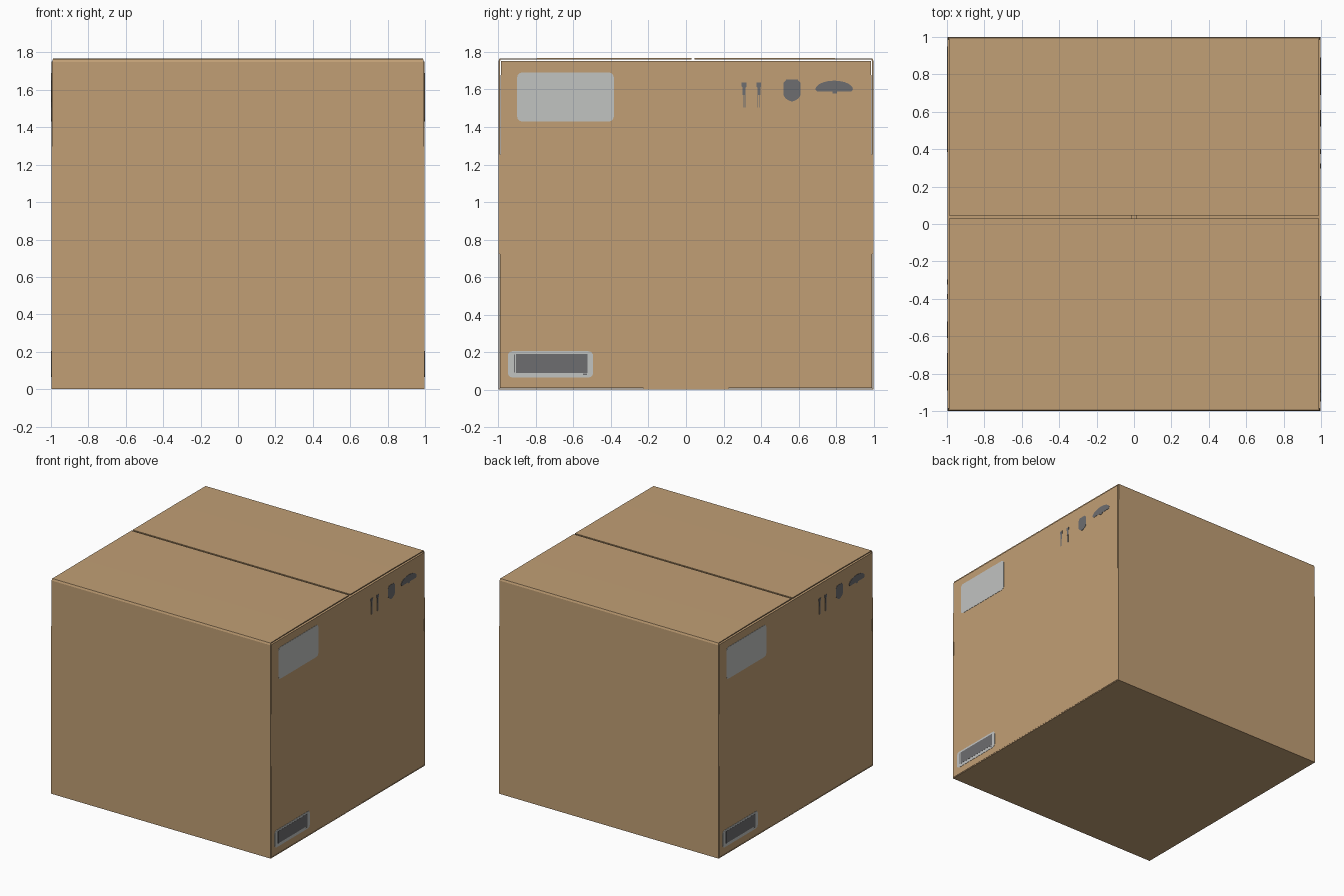
import bpy, bmesh, math
from mathutils import Matrix

if "Cube" in bpy.data.objects:
    bpy.data.objects.remove(bpy.data.objects["Cube"])


def material(name, srgb):
    lin = [((c / 255 + 0.055) / 1.055) ** 2.4 for c in srgb]
    m = bpy.data.materials.new(name)
    m.diffuse_color = (*lin, 1)
    m.use_nodes = True
    m.node_tree.nodes["Principled BSDF"].inputs["Base Color"].default_value = m.diffuse_color
    return m


CARD = material("cardboard", (193, 159, 117))
WHITE = material("label white", (193, 195, 193))
INK = material("ink grey", (109, 109, 112))
WALL = 0.997      # distance of the outer face of the side walls


def finish(name, bm, mat, turn):
    """Make an object from a mesh built facing -y, turned about z."""
    bm.transform(Matrix.Rotation(math.radians(turn), 4, 'Z'))
    me = bpy.data.meshes.new(name)
    bm.to_mesh(me)
    bm.free()
    me.materials.append(mat)
    ob = bpy.data.objects.new(name, me)
    bpy.context.collection.objects.link(ob)
    return ob


def sheet(name, path, turn):
    """Folded cardboard: path of (y, z, half width), thickened inwards."""
    bm = bmesh.new()
    rows = [(bm.verts.new((-w, y, z)), bm.verts.new((w, y, z))) for y, z, w in path]
    for a, b in zip(rows, rows[1:]):
        bm.faces.new((a[0], a[1], b[1], b[0]))
    ob = finish(name, bm, CARD, turn)
    s = ob.modifiers.new("thickness", 'SOLIDIFY')
    s.thickness = 0.008
    s.offset = -1


def plate(name, pts, depth, mat, turn):
    """Thin printed shape on a side wall, outline given as (along, z)."""
    bm = bmesh.new()
    f = bm.faces.new([bm.verts.new((u, -WALL - depth, z)) for u, z in pts])
    r = bmesh.ops.extrude_face_region(bm, geom=[f])
    for v in r["geom"]:
        if isinstance(v, bmesh.types.BMVert):
            v.co.y = -WALL + 0.001
    bmesh.ops.recalc_face_normals(bm, faces=bm.faces)
    finish(name, bm, mat, turn)


def rounded(u0, u1, z0, z1, r):
    pts = []
    for cu, cz, a0 in ((u1 - r, z0 + r, -90), (u1 - r, z1 - r, 0),
                       (u0 + r, z1 - r, 90), (u0 + r, z0 + r, 180)):
        for i in range(5):
            a = math.radians(a0 + i * 22.5)
            pts.append((cu + r * math.cos(a), cz + r * math.sin(a)))
    return pts


def rect(u0, u1, z0, z1):
    return [(u0, z0), (u1, z0), (u1, z1), (u0, z1)]


# Front and back walls, each with a bottom flap and a long top flap
for side, turn, end in (("front", 0, 0.03), ("back", 180, -0.045)):
    sheet(side + "_wall_and_flaps",
          [(0, 0, WALL), (-1, 0, WALL), (-1, 1.1, WALL), (-1, 1.75, 0.993),
           (-0.994, 1.765, 0.99), (-0.6, 1.768, 0.988), (end, 1.768, 0.988)], turn)

# Side walls with inner flaps tucked under the long ones
for side, turn in (("right", 90), ("left", 270)):
    sheet(side + "_wall_and_flaps",
          [(-0.05, 0.0085, 0.99), (-WALL, 0.0085, 0.992), (-WALL, 0.96, 0.992),
           (-WALL, 1.752, 0.987), (-0.01, 1.752, 0.987)], turn)

    # Paper labels
    plate(side + "_address_label", rounded(-0.90, -0.385, 1.43, 1.69, 0.025), 0.002, WHITE, turn)
    plate(side + "_small_label", rounded(-0.95, -0.495, 0.065, 0.205, 0.025), 0.002, WHITE, turn)
    plate(side + "_barcode", rect(-0.905, -0.525, 0.09, 0.19), 0.003, INK, turn)
    plate(side + "_barcode_edge", rect(-0.917, -0.911, 0.092, 0.187), 0.003, INK, turn)
    plate(side + "_barcode_mark", rect(-0.55, -0.527, 0.077, 0.085), 0.003, INK, turn)

    # Upright arrows
    for n, u in enumerate((0.31, 0.388)):
        plate(f"{side}_arrow_head_{n}",
              [(u - 0.008, 1.57), (u + 0.008, 1.57), (u + 0.008, 1.61), (u + 0.013, 1.615),
               (u + 0.013, 1.637), (u - 0.013, 1.637), (u - 0.013, 1.615), (u - 0.008, 1.61)],
              0.002, INK, turn)
        for k in (-0.005, 0.005):
            plate(f"{side}_arrow_stem_{n}", rect(u + k - 0.002, u + k + 0.002, 1.505, 1.572),
                  0.0015, INK, turn)

    # Goblet sign
    plate(side + "_goblet",
          [(0.52, 1.57), (0.53, 1.553), (0.548, 1.541), (0.565, 1.535), (0.582, 1.541),
           (0.60, 1.553), (0.61, 1.57), (0.61, 1.635), (0.595, 1.653), (0.535, 1.653),
           (0.52, 1.635)], 0.002, INK, turn)

    # Umbrella sign
    dome = [(0.79 + 0.10 * math.cos(a), 1.60 + 0.047 * math.sin(a))
            for a in (math.pi * i / 16 for i in range(17))]
    plate(side + "_umbrella", [(0.70, 1.588), (0.88, 1.588)] + dome, 0.002, INK, turn)
    plate(side + "_umbrella_handle", rect(0.78, 0.806, 1.578, 1.589), 0.0015, INK, turn)
